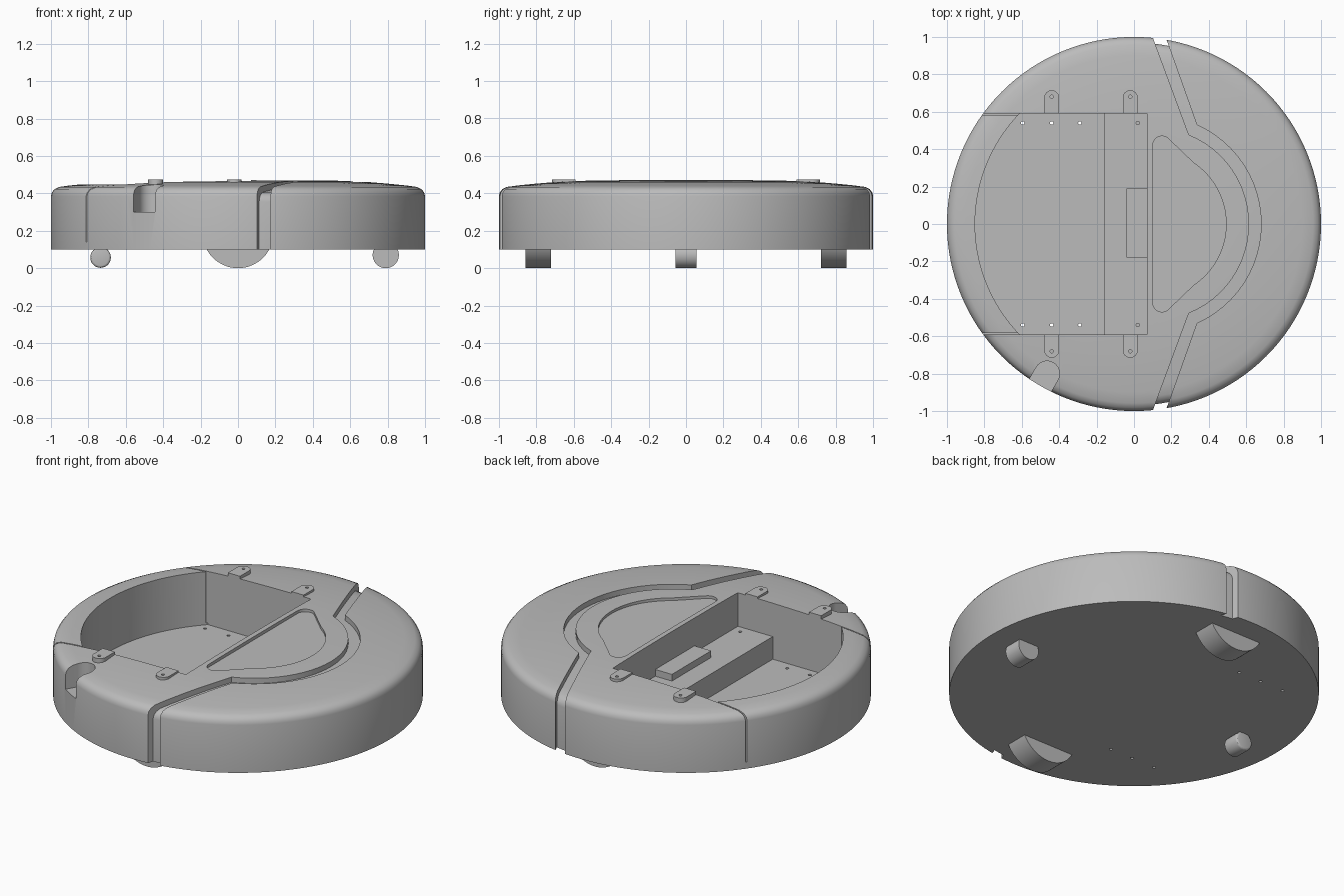
import bpy, bmesh, math
from mathutils import Matrix

if "Cube" in bpy.data.objects:
    bpy.data.objects.remove(bpy.data.objects["Cube"])

grey = bpy.data.materials.new("plain_grey")
grey.use_nodes = True
grey.diffuse_color = (0.5, 0.5, 0.5, 1)
grey.node_tree.nodes["Principled BSDF"].inputs["Base Color"].default_value = (0.5, 0.5, 0.5, 1)


def finish(name, bm):
    bmesh.ops.recalc_face_normals(bm, faces=bm.faces)
    mesh = bpy.data.meshes.new(name)
    bm.to_mesh(mesh)
    bm.free()
    mesh.materials.append(grey)
    obj = bpy.data.objects.new(name, mesh)
    bpy.context.collection.objects.link(obj)
    return obj


def prism(name, outline, z0, z1):
    bm = bmesh.new()
    face = bm.faces.new([bm.verts.new((x, y, z0)) for x, y in outline])
    top = bmesh.ops.extrude_face_region(bm, geom=[face])["geom"]
    verts = [v for v in top if isinstance(v, bmesh.types.BMVert)]
    bmesh.ops.translate(bm, verts=verts, vec=(0, 0, z1 - z0))
    return finish(name, bm)


def revolve(name, profile, steps=128):
    bm = bmesh.new()
    verts = [bm.verts.new((r, 0, z)) for r, z in profile]
    edges = [bm.edges.new(pair) for pair in zip(verts, verts[1:])]
    bmesh.ops.spin(bm, geom=verts + edges, cent=(0, 0, 0), axis=(0, 0, 1),
                   angle=math.tau, steps=steps)
    bmesh.ops.remove_doubles(bm, verts=bm.verts, dist=1e-5)
    return finish(name, bm)


def cylinder(name, r, depth, loc, along_y=False, segs=64):
    bm = bmesh.new()
    turn = Matrix.Rotation(math.pi / 2, 4, 'X') if along_y else Matrix()
    bmesh.ops.create_cone(bm, cap_ends=True, segments=segs, radius1=r, radius2=r,
                          depth=depth, matrix=Matrix.Translation(loc) @ turn)
    return finish(name, bm)


def arc(cx, cy, r, a0, a1, n=24):
    angles = [math.radians(a0 + (a1 - a0) * i / n) for i in range(n + 1)]
    return [(cx + r * math.cos(a), cy + r * math.sin(a)) for a in angles]


def apply_modifiers(obj):
    bpy.ops.object.select_all(action='DESELECT')
    bpy.context.view_layer.objects.active = obj
    obj.select_set(True)
    for mod in list(obj.modifiers):
        bpy.ops.object.modifier_apply(modifier=mod.name)


def cut(obj, cutter):
    mod = obj.modifiers.new("cut", 'BOOLEAN')
    mod.operation = 'DIFFERENCE'
    mod.solver = 'EXACT'
    mod.object = cutter
    apply_modifiers(obj)
    bpy.data.objects.remove(cutter)


def smooth(obj, degrees=30):
    apply_modifiers(obj)
    bpy.ops.object.shade_smooth_by_angle(angle=math.radians(degrees))


# Domed round body
dome = [(1, .385), (.995, .405), (.982, .422), (.958, .434), (.9, .442),
        (.8, .452), (.7, .460), (.55, .467), (.35, .470), (0, .472)]
body = revolve("body", [(0, .1), (1, .1)] + dome)

# Bumper channel: a band that leaves a smaller copy of the dome untouched
inset = .03
core = revolve("core", [(0, -.2), (1 - inset, -.2)] +
               [(max(r - inset, 0), z - inset) for r, z in dome])
outer = [(.14, -1.08)] + arc(.1, 0, .58, -66, 66) + [(.14, 1.08)]
inner = [(.07, 1.08)] + arc(.1, 0, .515, 68, -68) + [(.07, -1.08)]
channel = prism("channel", outer + inner, 0, .6)
cut(channel, core)
cut(body, channel)

# Shallow lid recess with rounded corners
lid = (arc(.1, 0, .393, -56, 56) + arc(.15, .42, .05, 55, 180, 8)
       + arc(.15, -.42, .05, 180, 305, 8))
cut(body, prism("lid_recess", lid, .452, .6))

# Dust bay: deep floor, then a higher shelf
half = .59
swing = math.degrees(math.asin(half / .85))
bay_arc = arc(0, 0, .85, 180 - swing, 180 + swing, 32)
cut(body, prism("bay", bay_arc + [(-.16, -half), (-.16, half)], .13, .6))
cut(body, prism("shelf", [(-.2, -half), (.07, -half), (.07, half), (-.2, half)], .265, .6))

# Seams beside the removable wall, and screw holes
for s in (-1, 1):
    ys = (s * .583, s * .59)
    cut(body, prism("seam", [(-1.1, ys[0]), (-.6, ys[0]), (-.6, ys[1]), (-1.1, ys[1])], .14, .6))
    for x in (-.595, -.44, -.29):
        cut(body, cylinder("hole", .009, .2, (x, s * .54, .1), segs=16))
    cut(body, cylinder("hole", .009, .1, (.02, s * .54, .265), segs=16))

# Finger notch in the rim
notch = prism("notch", arc(0, 0, .067, -90, 90) + [(-.3, .067), (-.3, -.067)], .3, .6)
notch.data.transform(Matrix.Translation((-.465, -.80, 0)) @ Matrix.Rotation(math.radians(60), 4, 'Z'))
cut(body, notch)
smooth(body)

# Block on the shelf
prism("shelf_block", [(-.04, -.18), (.07, -.18), (.07, .19), (-.04, .19)], .26, .305)

# Hinge tabs with holes
for s in (-1, 1):
    for x in (-.44, -.02):
        end = arc(x, s * .675, .04, 0, s * 180, 16)
        tab = prism("hinge_tab", end + [(x - .04, s * half), (x + .04, s * half)], .445, .475)
        cut(tab, cylinder("hole", .009, .2, (x, s * .68, .46), segs=16))
        smooth(tab)

# Drive wheels
for side, s in (("right", -1), ("left", 1)):
    smooth(cylinder("drive_wheel_" + side, .19, .137, (0, s * .79, .19), True))

# Casters, one with rounded edges
smooth(cylinder("caster_plain", .07, .11, (.79, 0, .07), True))
caster = cylinder("caster_rounded", .055, .11, (-.735, 0, .057), True)
bevel = caster.modifiers.new("round", 'BEVEL')
bevel.width, bevel.segments, bevel.limit_method = .012, 3, 'ANGLE'
smooth(caster)
